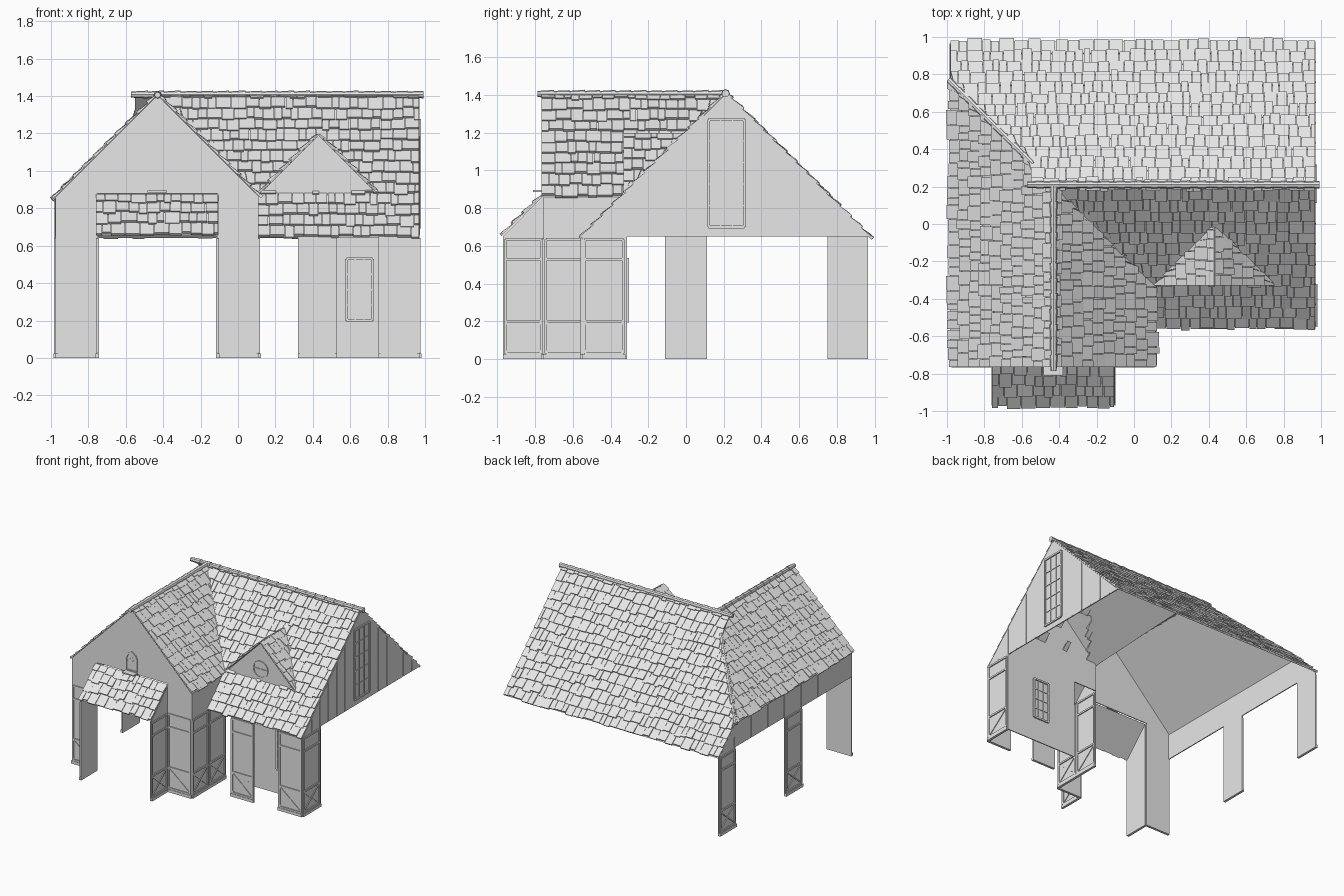
import bpy, bmesh, math, random
from mathutils import Vector, Matrix

random.seed(4)
if "Cube" in bpy.data.objects:
    bpy.data.objects.remove(bpy.data.objects["Cube"])

GREY = bpy.data.materials.new("light_grey")
GREY.use_nodes = True
GREY.diffuse_color = (0.8, 0.8, 0.8, 1)
GREY.node_tree.nodes["Principled BSDF"].inputs["Base Color"].default_value = (0.8, 0.8, 0.8, 1)

Z = Vector((0, 0, 1))
X = Vector((1, 0, 0))
Y = Vector((0, 1, 0))
TOP = 1.405          # ridge height
RIDGE_Y = 0.21       # main ridge line
WING_X = -0.43       # wing ridge line
DORMER_X, DORMER_TOP = 0.43, 1.195


def finish(name, bm):
    bmesh.ops.recalc_face_normals(bm, faces=bm.faces)
    mesh = bpy.data.meshes.new(name)
    bm.to_mesh(mesh)
    bm.free()
    mesh.materials.append(GREY)
    obj = bpy.data.objects.new(name, mesh)
    bpy.context.collection.objects.link(obj)
    return obj


def prism(bm, lower, upper):
    """Solid between two matching outlines."""
    a = [bm.verts.new(p) for p in lower]
    b = [bm.verts.new(p) for p in upper]
    bm.faces.new(a[::-1])
    bm.faces.new(b)
    for i in range(len(a)):
        j = (i + 1) % len(a)
        bm.faces.new((a[i], a[j], b[j], b[i]))


def on_wall(axis, pos, out):
    """Map (along, height, depth outward) onto an upright wall plane."""
    if axis == "x":
        return lambda a, z, d=0: Vector((pos + out * d, a, z))
    return lambda a, z, d=0: Vector((a, pos + out * d, z))


def wall(name, place, outline):
    bm = bmesh.new()
    prism(bm, [place(a, z, -0.008) for a, z in outline], [place(a, z) for a, z in outline])
    return finish(name, bm)


def bar(bm, place, p, q, width=0.012, depth=0.008):
    p, q = Vector(p), Vector(q)
    side = (q - p).normalized().orthogonal() * width / 2
    ring = [p + side, q + side, q - side, p - side]
    prism(bm, [place(*c, -0.002) for c in ring], [place(*c, depth) for c in ring])


def loop_bars(bm, place, pts, width=0.012, depth=0.008):
    for i, p in enumerate(pts):
        bar(bm, place, p, pts[(i + 1) % len(pts)], width, depth)


def rect(a0, a1, z0, z1):
    return [(a0, z0), (a1, z0), (a1, z1), (a0, z1)]


def slope(name, origin, along, down, run, lo, hi, outlines, skip=None):
    """A 45 degree roof plane covered by rows of uneven tiles."""
    normal = (down + Z).normalized()

    def at(t, s, n=0.0):
        return origin + along * t + (down - Z) * s + normal * n

    bm = bmesh.new()
    for outline in outlines:
        bm.faces.new([bm.verts.new(at(t, s)) for t, s in outline])
    finish(name + "_deck", bm)

    bm = bmesh.new()
    step = 0.057
    rows = math.ceil(run / step)
    for k in range(rows):
        base = run - k * step
        up = max(base - step * 1.15, 0)
        t = min(lo(base), lo(up))
        end = max(hi(base), hi(up))
        while t < end:
            nxt = t + random.uniform(0.035, 0.085)
            if end - nxt < 0.02:
                nxt = end
            low = base + random.uniform(-0.008, 0.008)
            thick = random.uniform(0.013, 0.021)

            def clamp(v, s):
                return min(max(v, lo(s)), hi(s))
            gap = 0.003
            c = [(clamp(t, low), low), (clamp(nxt - gap, low), low),
                 (clamp(nxt - gap, up), up), (clamp(t, up), up)]
            wide = max(c[1][0] - c[0][0], c[2][0] - c[3][0])
            if wide > 0.005 and not (skip and skip((t + nxt) / 2, (low + up) / 2)):
                tops = (thick, thick, 0.005, 0.005)
                prism(bm, [at(*p, 0.001) for p in c], [at(*p, h) for p, h in zip(c, tops)])
            t = nxt
    finish(name + "_tiles", bm)


def ridge(name, p, q, radius=0.02):
    """Overlapping round cap tiles along a line."""
    p, q = Vector(p), Vector(q)
    count = round((q - p).length / 0.085)
    turn = (q - p).to_track_quat("Z", "Y").to_matrix().to_4x4()
    bm = bmesh.new()
    for i in range(count):
        mid = p.lerp(q, (i + 0.5) / count)
        bmesh.ops.create_cone(bm, cap_ends=True, segments=8, radius1=radius * 0.8,
                              radius2=radius * random.uniform(1, 1.15),
                              depth=(q - p).length / count * 1.05,
                              matrix=Matrix.Translation(mid) @ turn)
    finish(name, bm)


# Roof planes
main = Vector((0, RIDGE_Y, TOP))
wing = Vector((WING_X, 0, TOP))
E = 0.97             # half extent of the walls
slope("main_back_roof", main, X, Y, 0.765,
      lambda s: max(-0.98, min(-0.55, WING_X - s)), lambda s: E,
      [[(-0.55, 0), (E, 0), (E, 0.765), (-0.98, 0.765), (-0.98, 0.55), (-0.55, 0.12)]])


def under_dormer(t, s):
    return 0.26 + abs(t - DORMER_X) < s < 0.5


slope("main_front_roof", main, X, -Y, 0.76,
      lambda s: min(0.11, WING_X + s), lambda s: E,
      [[(WING_X, 0), (E, 0), (E, 0.535), (0.75, 0.535), (DORMER_X, 0.215), (0.11, 0.535)],
       rect(0.11, E, 0.535, 0.76)], under_dormer)
FRONT = -0.765
slope("wing_left_roof", wing, Y, -X, 0.555, lambda s: FRONT, lambda s: RIDGE_Y + s,
      [[(FRONT, 0), (RIDGE_Y, 0), (RIDGE_Y + 0.555, 0.555), (FRONT, 0.555)]])
slope("wing_right_roof", wing, Y, X, 0.545, lambda s: FRONT, lambda s: RIDGE_Y - s,
      [[(FRONT, 0), (RIDGE_Y, 0), (RIDGE_Y - 0.545, 0.545), (FRONT, 0.545)]])
for label, way in (("left", X), ("right", -X)):
    slope("dormer_" + label + "_roof", Vector((DORMER_X, 0, DORMER_TOP)), Y, way, 0.315,
          lambda s: -0.33, lambda s: max(-0.33, -s),
          [[(-0.33, 0), (0, 0), (-0.315, 0.315), (-0.33, 0.315)]])
slope("porch_roof", Vector((0, -0.755, 0.872)), X, -Y, 0.215,
      lambda s: -0.76, lambda s: -0.105, [rect(-0.76, -0.105, 0, 0.215)])

# Ridge and hip caps
ridge("main_ridge", (-0.57, RIDGE_Y, TOP + 0.003), (0.99, RIDGE_Y, TOP + 0.003))
ridge("wing_ridge", (WING_X, -0.785, TOP), (WING_X, 0.2, TOP))
ridge("hip_ridge", (-0.54, 0.32, 1.295), (-0.985, 0.765, 0.85), 0.017)

# Walls
wing_front = on_wall("y", -0.755, -1)
wing_side = on_wall("x", 0.11, 1)
left_side = on_wall("x", -0.975, -1)
right_side = on_wall("x", 0.968, 1)
hall_front = on_wall("y", -0.32, -1)
step_front = on_wall("y", -0.55, -1)
wall("wing_front_wall", wing_front,
     [(-0.975, 0.65), (-0.75, 0.65), (-0.75, 0.88), (-0.11, 0.88), (-0.11, 0.65), (0.11, 0.65),
      (0.11, 0.865), (WING_X, TOP), (-0.975, 0.86)])
wall("wing_side_wall", wing_side, rect(-0.755, -0.32, 0.65, 0.865))
wall("left_wall", left_side, [(-0.755, 0.65), (0.965, 0.65), (0.755, 0.86), (-0.755, 0.86)])
wall("right_gable_wall", right_side, [(-0.55, 0.65), (0.965, 0.65), (RIDGE_Y, TOP)])
wall("hall_front_wall", hall_front,
     [(0.32, 0), (E, 0), (E, 0.87), (0.75, 0.87), (DORMER_X, 1.19), (0.11, 0.87),
      (0.11, 0.65), (0.32, 0.65)])
porch_left = on_wall("x", -0.75, -1)
porch_right = on_wall("x", -0.11, 1)
for label, side in (("left", porch_left), ("right", porch_right)):
    wall("porch_" + label + "_cheek", side, [(-0.755, 0.65), (-0.97, 0.65), (-0.755, 0.87)])


# Framed panels with crossed braces at the foot
def panel(name, place, a0, a1):
    wall(name, place, rect(a0, a1, 0, 0.65))
    bm = bmesh.new()
    m = 0.012
    loop_bars(bm, place, rect(a0 + m, a1 - m, 0.03, 0.635), 0.014)
    for z in (0.2, 0.53):
        bar(bm, place, (a0 + m, z), (a1 - m, z), 0.014)
    bar(bm, place, (a0, 0.012), (a1, 0.012), 0.024, 0.012)
    bar(bm, place, (a0 + m, 0.035), (a1 - m, 0.195), 0.008, 0.006)
    bar(bm, place, (a0 + m, 0.195), (a1 - m, 0.035), 0.008, 0.005)
    finish(name + "_frame", bm)


panel("wing_front_left_panel", wing_front, -0.975, -0.75)
panel("wing_front_right_panel", wing_front, -0.11, 0.11)
panel("porch_left_panel", porch_left, -0.97, -0.755)
panel("porch_right_panel", porch_right, -0.97, -0.755)
panel("wing_side_panel_a", wing_side, -0.755, -0.54)
panel("wing_side_panel_b", wing_side, -0.54, -0.32)
panel("hall_front_left_panel", step_front, 0.32, 0.53)
panel("hall_front_right_panel", step_front, 0.75, E)
panel("hall_side_panel", right_side, -0.55, -0.32)
panel("left_middle_panel", left_side, -0.11, 0.11)
panel("left_back_panel", left_side, 0.75, 0.965)


# Windows
def grid_window(name, place, a0, a1, z0, z1, cols, rows):
    bm = bmesh.new()
    loop_bars(bm, place, rect(a0, a1, z0, z1), 0.014, 0.01)
    for i in range(1, cols):
        a = a0 + (a1 - a0) * i / cols
        bar(bm, place, (a, z0), (a, z1), 0.007, 0.006)
    for i in range(1, rows):
        z = z0 + (z1 - z0) * i / rows
        bar(bm, place, (a0, z), (a1, z), 0.007, 0.005)
    finish(name, bm)


grid_window("gable_window", right_side, 0.12, 0.31, 0.7, 1.27, 3, 5)
for label, out in (("outer", hall_front), ("inner", on_wall("y", -0.312, 1))):
    grid_window("hall_window_" + label, out, 0.58, 0.72, 0.2, 0.53, 3, 4)

bm = bmesh.new()
arch = [(-0.48, 0.9), (-0.385, 0.9), (-0.385, 1.0), (-0.4, 1.03), (-0.4325, 1.055),
        (-0.465, 1.03), (-0.48, 1.0)]
loop_bars(bm, wing_front, arch, 0.009)
for i in range(3):
    z = 0.9 + i * 0.035
    bar(bm, wing_front, (-0.48, z), (-0.385, z + 0.08 - i * 0.01), 0.005, 0.005)
finish("arched_window", bm)
bm = bmesh.new()
bar(bm, wing_front, (-0.485, 0.89), (-0.38, 0.89), 0.01, 0.055)
finish("window_sill", bm)

bm = bmesh.new()
circle = [(DORMER_X + 0.065 * math.cos(i * math.pi / 10), 0.975 + 0.065 * math.sin(i * math.pi / 10))
          for i in range(20)]
loop_bars(bm, hall_front, circle, 0.009)
bar(bm, hall_front, circle[0], circle[10], 0.009, 0.006)
bar(bm, hall_front, circle[5], circle[15], 0.009, 0.005)
finish("round_window", bm)

# Upright battens on the side walls
bm = bmesh.new()
for i in range(13):
    a = -0.43 + i * 0.108
    if not 0.1 < a < 0.33:
        bar(bm, right_side, (a, 0.655), (a, TOP - abs(a - RIDGE_Y) - 0.01), 0.008, 0.004)
    if i % 2 == 0:
        bar(bm, left_side, (a - 0.1, 0.655), (a - 0.1, min(0.85, 1.6 - a)), 0.008, 0.004)
finish("wall_battens", bm)
